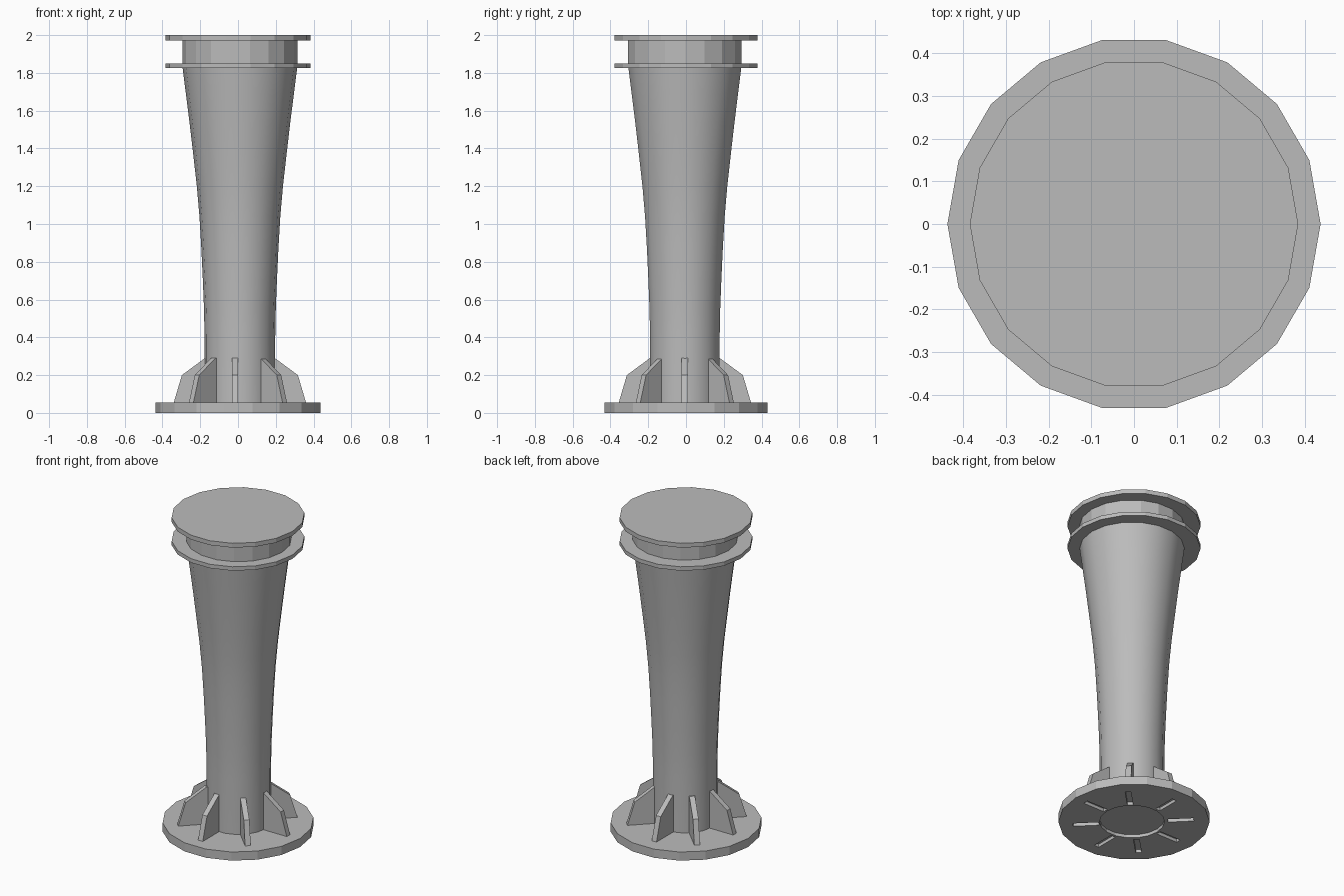
import bpy, bmesh, math
from mathutils import Matrix

if "Cube" in bpy.data.objects:
    bpy.data.objects.remove(bpy.data.objects["Cube"], do_unlink=True)

SIDES = 18
CENTRE = (0.01, -0.006)   # the column sits slightly off the plate centre

grey = bpy.data.materials.new("plain_grey")
grey.use_nodes = True
grey.diffuse_color = (0.5, 0.5, 0.5, 1)
grey.node_tree.nodes["Principled BSDF"].inputs["Base Color"].default_value = (0.5, 0.5, 0.5, 1)


def finish(name, bm):
    bmesh.ops.recalc_face_normals(bm, faces=bm.faces)
    mesh = bpy.data.meshes.new(name)
    bm.to_mesh(mesh)
    bm.free()
    mesh.materials.append(grey)
    obj = bpy.data.objects.new(name, mesh)
    bpy.context.collection.objects.link(obj)
    return obj


def add_lathe(bm, profile, centre=(0, 0)):
    """Closed solid of revolution from (radius, height) pairs."""
    rings = []
    for r, z in profile:
        rings.append([bm.verts.new((centre[0] + r * math.cos(math.tau * i / SIDES),
                                    centre[1] + r * math.sin(math.tau * i / SIDES), z))
                      for i in range(SIDES)])
    for low, high in zip(rings, rings[1:]):
        for i in range(SIDES):
            j = (i + 1) % SIDES
            bm.faces.new((low[i], low[j], high[j], high[i]))
    bm.faces.new(rings[0])
    bm.faces.new(rings[-1])


def lathe(name, profile, centre=(0, 0)):
    bm = bmesh.new()
    add_lathe(bm, profile, centre)
    return finish(name, bm)


def add_plate(bm, outline, thickness, matrix):
    """Extruded upright plate; outline is (radial, height)."""
    sides = [[bm.verts.new(matrix @ Matrix.Translation((r, s * thickness / 2, z)).translation)
              for r, z in outline] for s in (-1, 1)]
    bm.faces.new(sides[0])
    bm.faces.new(sides[1])
    n = len(outline)
    for i in range(n):
        j = (i + 1) % n
        bm.faces.new((sides[0][i], sides[0][j], sides[1][j], sides[1][i]))


def rib_matrix(k):
    # ribs on the y axis are shifted a little to the side
    x = -0.016 if k in (2, 6) else (CENTRE[0] if k in (0, 4) else 0.0)
    return Matrix.Translation((x, CENTRE[1], 0)) @ Matrix.Rotation(k * math.tau / 8, 4, "Z")


# Base plate with shallow sockets underneath for the column and ribs
base = lathe("base_plate", [(0.4375, 0), (0.4375, 0.055)])
socket_depth = 0.02
cutters = []
bm = bmesh.new()
add_lathe(bm, [(0.188, -0.05), (0.188, socket_depth)], CENTRE)
cutters.append(finish("column_socket_cutter", bm))
bm = bmesh.new()
for k in range(8):
    add_plate(bm, [(0.2, -0.05), (0.35, -0.05), (0.35, socket_depth), (0.2, socket_depth)],
              0.033, rib_matrix(k))
cutters.append(finish("rib_socket_cutter", bm))
bpy.context.view_layer.objects.active = base
for cutter in cutters:
    cutter.hide_render = True
    mod = base.modifiers.new("sockets", "BOOLEAN")
    mod.operation = "DIFFERENCE"
    mod.solver = "EXACT"
    mod.object = cutter
    bpy.ops.object.modifier_apply(modifier=mod.name)
for cutter in cutters:
    bpy.data.objects.remove(cutter, do_unlink=True)

# Flared column, smooth shaded
column = lathe("column", [(0.187, 0.03), (0.187, 0.4), (0.19, 0.55), (0.196, 0.7),
                          (0.204, 0.87), (0.214, 1.04), (0.228, 1.2), (0.246, 1.36),
                          (0.267, 1.54), (0.286, 1.69), (0.305, 1.84)], CENTRE)
for face in column.data.polygons:
    face.use_smooth = len(face.vertices) == 4

# Collar between the two flanges
lathe("collar", [(0.305, 1.835), (0.305, 1.985)], CENTRE)
lathe("lower_flange", [(0.385, 1.825), (0.385, 1.85)])
lathe("top_flange", [(0.385, 1.972), (0.385, 2.0)])

# Stiffening ribs around the foot
for k in range(8):
    bm = bmesh.new()
    add_plate(bm, [(0.15, 0.03), (0.357, 0.03), (0.35, 0.055), (0.307, 0.2),
                   (0.185, 0.29), (0.15, 0.29)], 0.033, rib_matrix(k))
    finish("rib_%d" % (k + 1), bm)
